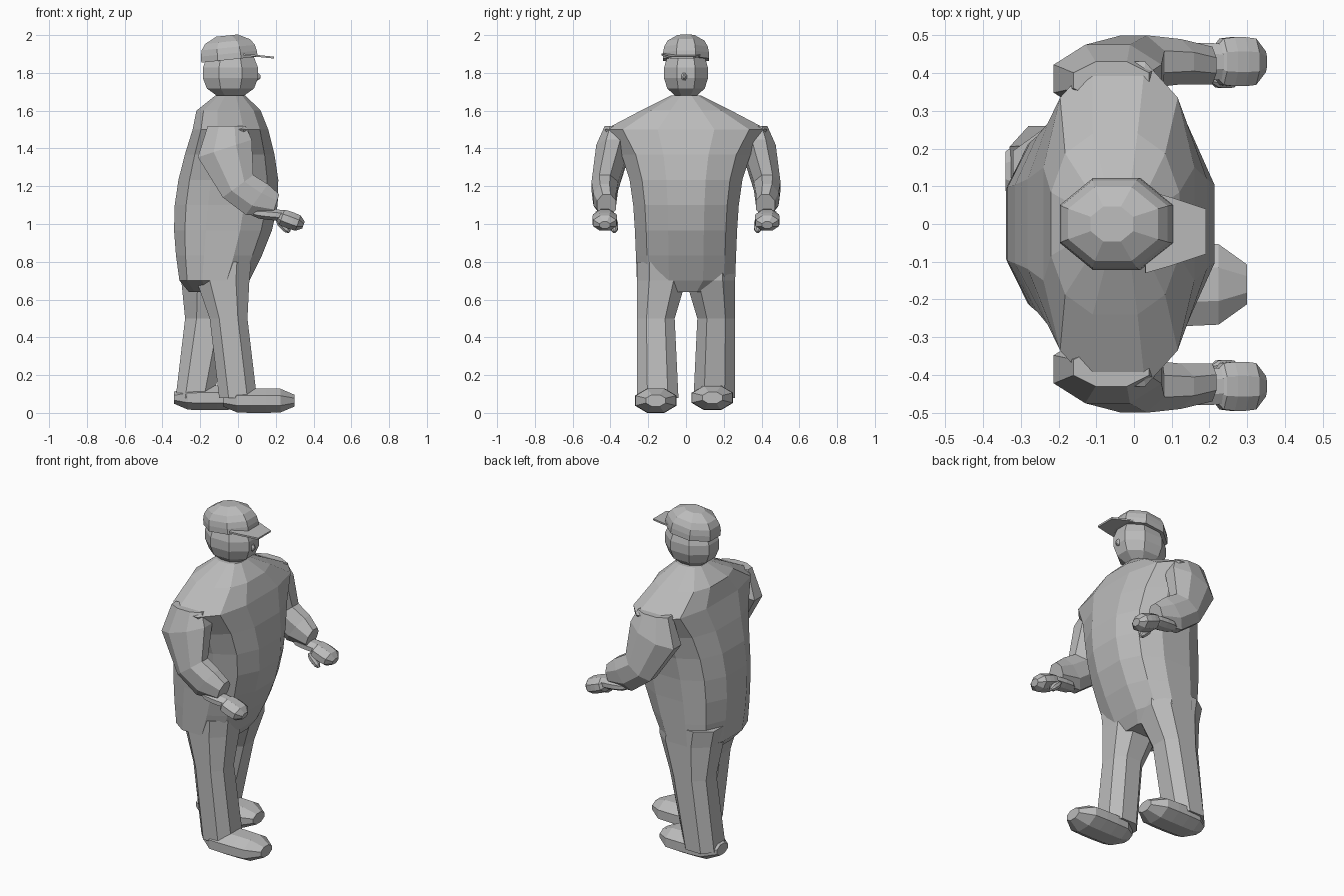
import bpy, bmesh
from math import cos, sin, pi, radians, copysign
from mathutils import Vector

cube = bpy.data.objects.get("Cube")
if cube:
    bpy.data.objects.remove(cube)

grey_level = 0.5
grey = bpy.data.materials.new("plain_grey")
grey.use_nodes = True
grey_colour = (grey_level, grey_level, grey_level, 1)
grey.diffuse_color = grey_colour
grey.node_tree.nodes["Principled BSDF"].inputs["Base Color"].default_value = grey_colour


def finish(name, bm):
    bmesh.ops.recalc_face_normals(bm, faces=bm.faces)
    mesh = bpy.data.meshes.new(name)
    bm.to_mesh(mesh)
    bm.free()
    mesh.materials.append(grey)
    obj = bpy.data.objects.new(name, mesh)
    bpy.context.collection.objects.link(obj)
    return obj


def squared(value, power):
    """Push a sine or cosine outwards, for a fuller cross-section."""
    return copysign(abs(value) ** power, value)


def loft(name, rings, sides=8, power=1):
    """Skin a list of rings: (centre, depth radius, width radius, tilt about y)."""
    bm = bmesh.new()
    loops = []
    fit = 1 / cos(pi / sides) ** power
    angles = [2 * pi * (i + 0.5) / sides for i in range(sides)]
    for centre, depth, width, tilt in rings:
        turn = radians(tilt)
        across = Vector((cos(turn), 0, -sin(turn))) * depth * fit
        along = Vector((0, width * fit, 0))
        centre = Vector(centre)
        loops.append([bm.verts.new(centre + across * squared(cos(a), power)
                                   + along * squared(sin(a), power)) for a in angles])
    for lower, upper in zip(loops, loops[1:]):
        for i in range(sides):
            j = (i + 1) % sides
            bm.faces.new((lower[i], lower[j], upper[j], upper[i]))
    bm.faces.new(loops[0])
    bm.faces.new(loops[-1])
    return finish(name, bm)


def pod(name, centre, half_length, depth, width, tilt=0, start=-0.95, steps=5, blunt=3):
    """A rounded body along a tilted axis; start=0 gives a dome."""
    turn = radians(tilt)
    axis = Vector((sin(turn), 0, cos(turn)))
    rings = []
    for i in range(steps + 1):
        u = start + (0.95 - start) * i / steps
        size = (1 - abs(u) ** blunt) ** 0.5
        point = Vector(centre) + axis * half_length * u
        rings.append((point, depth * size, width * size, tilt))
    return loft(name, rings)


# Torso: crotch, swelling belly and back, shoulder slope, neck
torso = [((-0.12, 0, 0.64), 0.14, 0.16, 0)]
belly_steps = 6
for i in range(belly_steps + 1):
    t = i / belly_steps
    swell = sin(pi * t)
    back = -0.31 - 0.06 * swell + 0.07 * t
    front = 0.06 + 0.1 * swell + 0.1 * t
    width = 0.26 + 0.03 * t + 0.14 * t ** 5
    torso.append((((back + front) / 2, 0, 0.7 + 0.8 * t), (front - back) / 2, width, 0))
torso.append(((-0.05, 0, 1.6), 0.17, 0.24, 0))
torso.append(((-0.04, 0, 1.68), 0.08, 0.08, 0))
loft("torso", torso, sides=12, power=0.8)


# Legs in a walking stance: hip, knee and ankle, with level outer sides
def leg(name, side, joints):
    outer = 0.26
    loft(name, [((x, side * (outer - width), z), depth, width, 0)
                for x, z, depth, width in joints], power=0.8)


leg("right_leg", -1, [(-0.08, 0.8, 0.15, 0.13), (-0.08, 0.7, 0.14, 0.13),
                      (-0.05, 0.5, 0.1, 0.1), (0, 0.08, 0.1, 0.11)])
leg("left_leg", 1, [(-0.14, 0.8, 0.18, 0.13), (-0.13, 0.7, 0.17, 0.13),
                    (-0.16, 0.5, 0.12, 0.1), (-0.23, 0.08, 0.1, 0.11)])

# Shoes
for name, x, y, z in (("right_shoe", 0.11, -0.16, 0.065), ("left_shoe", -0.15, 0.14, 0.08)):
    pod(name, (x, y, z), 0.2, 0.065, 0.11, tilt=90, blunt=5)

# Bent arms: each joint leans further forward than the one above it
arm_joints = [(-0.06, 0.38, 1.52, 0.1, 0.05), (-0.07, 0.385, 1.4, 0.15, 0.09),
              (0, 0.43, 1.2, 0.1, 0.07), (0.1, 0.43, 1.13, 0.1, 0.06),
              (0.2, 0.42, 1.1, 0.06, 0.05)]
for label, side in (("left", 1), ("right", -1)):
    rings = []
    for i, (x, y, z, depth, width) in enumerate(arm_joints):
        rings.append(((x, side * y, z), depth, width, -18 * i))
    loft(label + "_arm", rings)
    reach = side * 0.43
    pod(label + "_wrist", (0.18, reach, 1.05), 0.12, 0.03, 0.05, tilt=95)
    pod(label + "_hand", (0.275, reach, 1.02), 0.08, 0.045, 0.065, tilt=110, blunt=4)
    pod(label + "_thumb", (0.24, side * 0.38, 0.99), 0.05, 0.02, 0.02, tilt=135)

# Head, nose and cap
pod("head", (-0.04, 0, 1.8), 0.145, 0.148, 0.118, blunt=2.2)
pod("nose", (0.1, -0.01, 1.78), 0.02, 0.02, 0.015, tilt=90, steps=3)
pod("cap", (-0.045, 0, 1.87), 0.135, 0.15, 0.122, tilt=-6, start=0, steps=4)

# Cap brim: a mirrored outline given thickness
half_brim = [(0.03, 0.11), (0.1, 0.09), (0.19, 0.06)]
outline = half_brim + [(x, -y) for x, y in reversed(half_brim)]
bm = bmesh.new()
bm.faces.new([bm.verts.new((x, y - 0.02, 1.9 - 0.1 * x)) for x, y in outline])
brim = finish("cap_brim", bm)
solid = brim.modifiers.new("thickness", "SOLIDIFY")
solid.thickness = 0.01
solid.offset = 0
